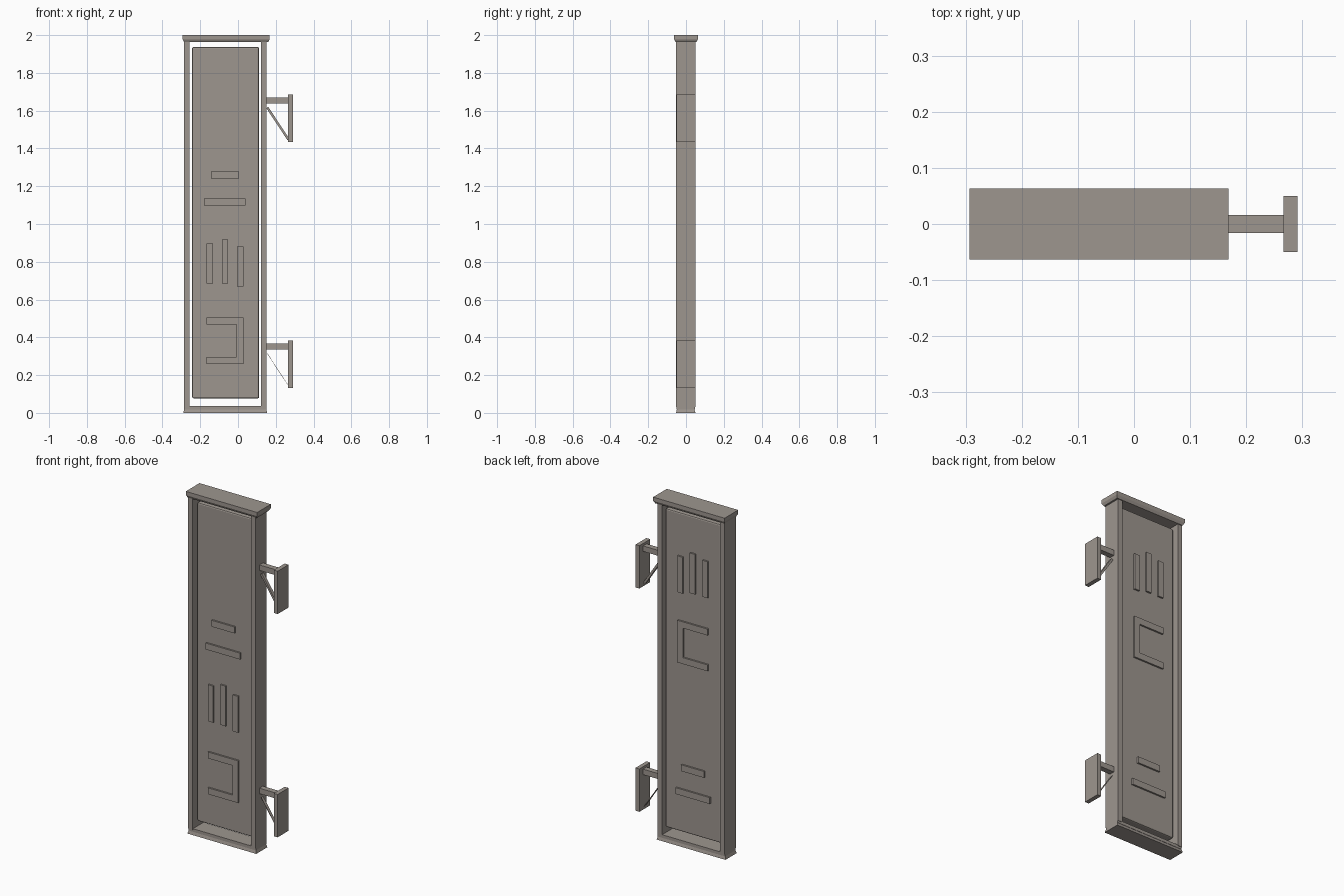
import bpy, bmesh
from mathutils import Vector

cube = bpy.data.objects.get("Cube")
if cube:
    bpy.data.objects.remove(cube, do_unlink=True)

COLOUR = (0.34, 0.305, 0.275, 1)
metal = bpy.data.materials.new("weathered_grey_metal")
metal.use_nodes = True
metal.diffuse_color = COLOUR
metal.node_tree.nodes["Principled BSDF"].inputs["Base Color"].default_value = COLOUR


def finish(name, bm):
    bmesh.ops.recalc_face_normals(bm, faces=bm.faces)
    mesh = bpy.data.meshes.new(name)
    bm.to_mesh(mesh)
    bm.free()
    mesh.materials.append(metal)
    obj = bpy.data.objects.new(name, mesh)
    bpy.context.collection.objects.link(obj)
    return obj


def box(name, x, y, z, low_taper=0.0, high_taper=0.0, bevel=0.0):
    """Box from axis ranges; tapers pull in the bottom or top outline."""
    bm = bmesh.new()
    bmesh.ops.create_cube(bm, size=1)
    for v in bm.verts:
        t = low_taper if v.co.z < 0 else high_taper
        v.co = Vector([lo + t * (i < 2) if c < 0 else hi - t * (i < 2)
                       for i, (c, (lo, hi)) in enumerate(zip(v.co, (x, y, z)))])
    if bevel:
        bmesh.ops.bevel(bm, geom=bm.edges[:], offset=bevel, segments=2,
                        profile=0.5, affect='EDGES')
    return finish(name, bm)


# Frame: two posts, cap and sill
for side, x in (("right", (-0.285, -0.256)), ("left", (0.121, 0.15))):
    box(side + "_post", x, (-0.053, 0.05), (0.03, 1.968))
box("top_cap", (-0.293, 0.168), (-0.063, 0.063), (1.978, 2.0))
box("cap_underside", (-0.293, 0.168), (-0.063, 0.063), (1.963, 1.978), low_taper=0.008)
box("bottom_sill", (-0.285, 0.15), (-0.05, 0.047), (0.018, 0.036))
box("sill_foot", (-0.29, 0.155), (-0.053, 0.05), (0, 0.018), high_taper=0.005)

# Floating sign panel with softened rim
FACE = 0.03
box("sign_panel", (-0.243, 0.112), (-FACE, FACE), (0.077, 1.937), bevel=0.008)

# Raised abstract shapes
RAISE, STROKE, MID = 0.01, 0.037, -0.069
HALF_W, HALF_H = 0.098, 0.123


def raised(name, outline, side, z, hollow=False):
    bm = bmesh.new()
    base = side * (FACE - 0.002)
    face = bm.faces.new([bm.verts.new((MID + a, base, z + b)) for a, b in outline])
    if hollow:
        bmesh.ops.inset_region(bm, faces=[face], thickness=STROKE)
        bmesh.ops.delete(bm, geom=[face], context='FACES')
    ext = bmesh.ops.extrude_face_region(bm, geom=bm.faces[:])
    for v in ext["geom"]:
        if isinstance(v, bmesh.types.BMVert):
            v.co.y = side * (FACE + RAISE)
    finish(name, bm)


def rect(x0, x1, z0, z1):
    return [(x0, z0), (x1, z0), (x1, z1), (x0, z1)]


def ring(label, side, z):
    raised(label + "_square_ring", rect(-HALF_W, HALF_W, -HALF_H, HALF_H), side, z, True)


def dashes(label, side, z):
    raised(label + "_short_dash", rect(-0.075, 0.073, 0.055, 0.092), side, z)
    raised(label + "_long_dash", rect(-0.112, 0.11, -0.088, -0.051), side, z)


def uprights(label, side, z):
    for i, (x, lo, hi) in enumerate(((-0.081, -0.1, 0.113), (0, -0.1, 0.134),
                                     (0.08, -0.116, 0.096))):
        raised(f"{label}_upright_{i + 1}", rect(x - 0.017, x + 0.017, lo, hi), side, z)


def bracket_shape(label, side, z):
    w, h, s = HALF_W, HALF_H, STROKE
    raised(label + "_open_square", [(-w, -h), (w, -h), (w, h), (-w, h), (-w, h - s),
                                    (w - s, h - s), (w - s, s - h), (-w, s - h)], side, z)


orders = (("front", -1, (ring, dashes, uprights, bracket_shape)),
          ("back", 1, (uprights, bracket_shape, ring, dashes)))
for label, side, shapes in orders:
    for slot, shape in enumerate(shapes):
        shape(label, side, 1.59 - 0.403 * slot)


# Wall brackets: plate, arm and diagonal brace
def brace(name, z, thick):
    a, b = Vector((0.155, 0, z - 0.038)), Vector((0.267, 0, z - 0.208))
    across = (b - a).cross(Vector((0, 1, 0))).normalized() * thick / 2
    wide = Vector((0, 0.009, 0))
    bm = bmesh.new()
    ends = [[bm.verts.new(p + across * s + wide * t)
             for s, t in ((-1, -1), (1, -1), (1, 1), (-1, 1))] for p in (a, b)]
    for loop in ends:
        bm.faces.new(loop)
    for i in range(4):
        j = (i + 1) % 4
        bm.faces.new((ends[0][i], ends[0][j], ends[1][j], ends[1][i]))
    finish(name, bm)


for label, z, thick in (("upper", 1.655, 0.012), ("lower", 0.352, 0.002)):
    box(label + "_wall_plate", (0.266, 0.291), (-0.05, 0.05), (z - 0.22, z + 0.03))
    box(label + "_arm", (0.145, 0.268), (-0.016, 0.016), (z - 0.016, z + 0.016))
    brace(label + "_brace", z, thick)
